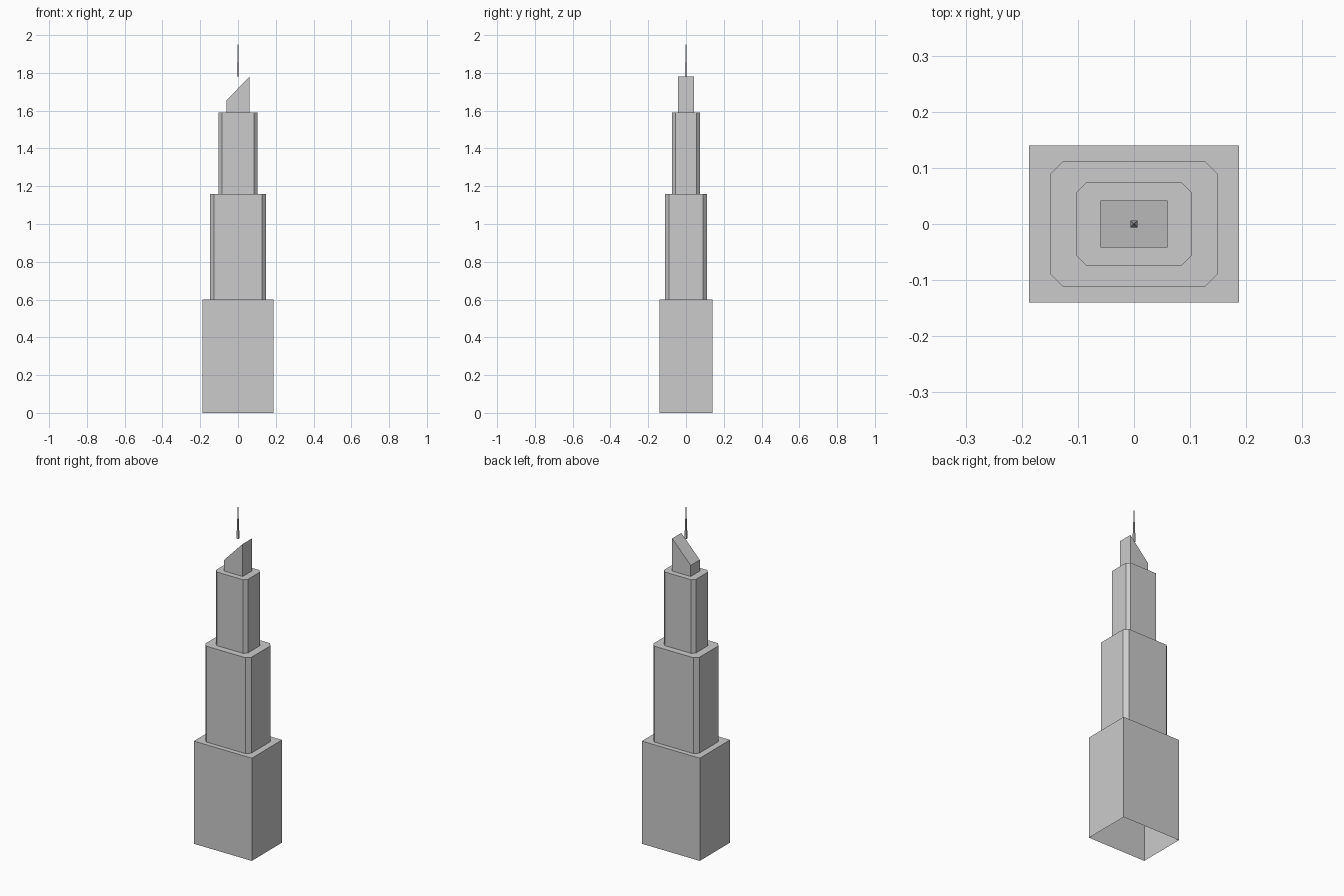
import bpy

if "Cube" in bpy.data.objects:
    bpy.data.objects.remove(bpy.data.objects["Cube"])

grey = bpy.data.materials.new("concrete_grey")
grey.diffuse_color = (0.6, 0.6, 0.6, 1)
grey.use_nodes = True
grey.node_tree.nodes["Principled BSDF"].inputs["Base Color"].default_value = grey.diffuse_color


def make_object(name, verts, faces):
    mesh = bpy.data.meshes.new(name)
    mesh.from_pydata(verts, [], faces)
    mesh.materials.append(grey)
    obj = bpy.data.objects.new(name, mesh)
    bpy.context.collection.objects.link(obj)
    return obj


def outline(hx, hy, cut=0.0):
    """Counter-clockwise rectangle, with optional cut corners."""
    if cut == 0:
        return [(-hx, -hy), (hx, -hy), (hx, hy), (-hx, hy)]
    return [(-hx + cut, -hy), (hx - cut, -hy), (hx, -hy + cut), (hx, hy - cut),
            (hx - cut, hy), (-hx + cut, hy), (-hx, hy - cut), (-hx, -hy + cut)]


def tier(name, points, bottom, roof):
    """Open-bottomed block; roof gives the top height at a given x."""
    n = len(points)
    verts = [(x, y, bottom) for x, y in points] + [(x, y, roof(x)) for x, y in points]
    faces = [(i, (i + 1) % n, n + (i + 1) % n, n + i) for i in range(n)]
    faces.append(tuple(range(n, 2 * n)))
    return make_object(name, verts, faces)


# Stacked tower tiers
tier("base_block", outline(0.187, 0.14), 0.0, lambda x: 0.60)
tier("middle_tier", outline(0.149, 0.112, 0.0225), 0.60, lambda x: 1.16)
tier("upper_tier", outline(0.103, 0.0745, 0.018), 1.16, lambda x: 1.59)

# Crown with a sloping roof, higher on the right
tier("sloped_crown", outline(0.06, 0.042), 1.59, lambda x: 1.655 + 0.125 * (x + 0.06) / 0.12)

# Thin four-sided spire above the crown
corners = [(x, y, 1.78) for x, y in outline(0.006, 0.006)]
make_object("spire", corners + [(0, 0, 2.0)],
            [(i, (i + 1) % 4, 4) for i in range(4)] + [(3, 2, 1, 0)])
